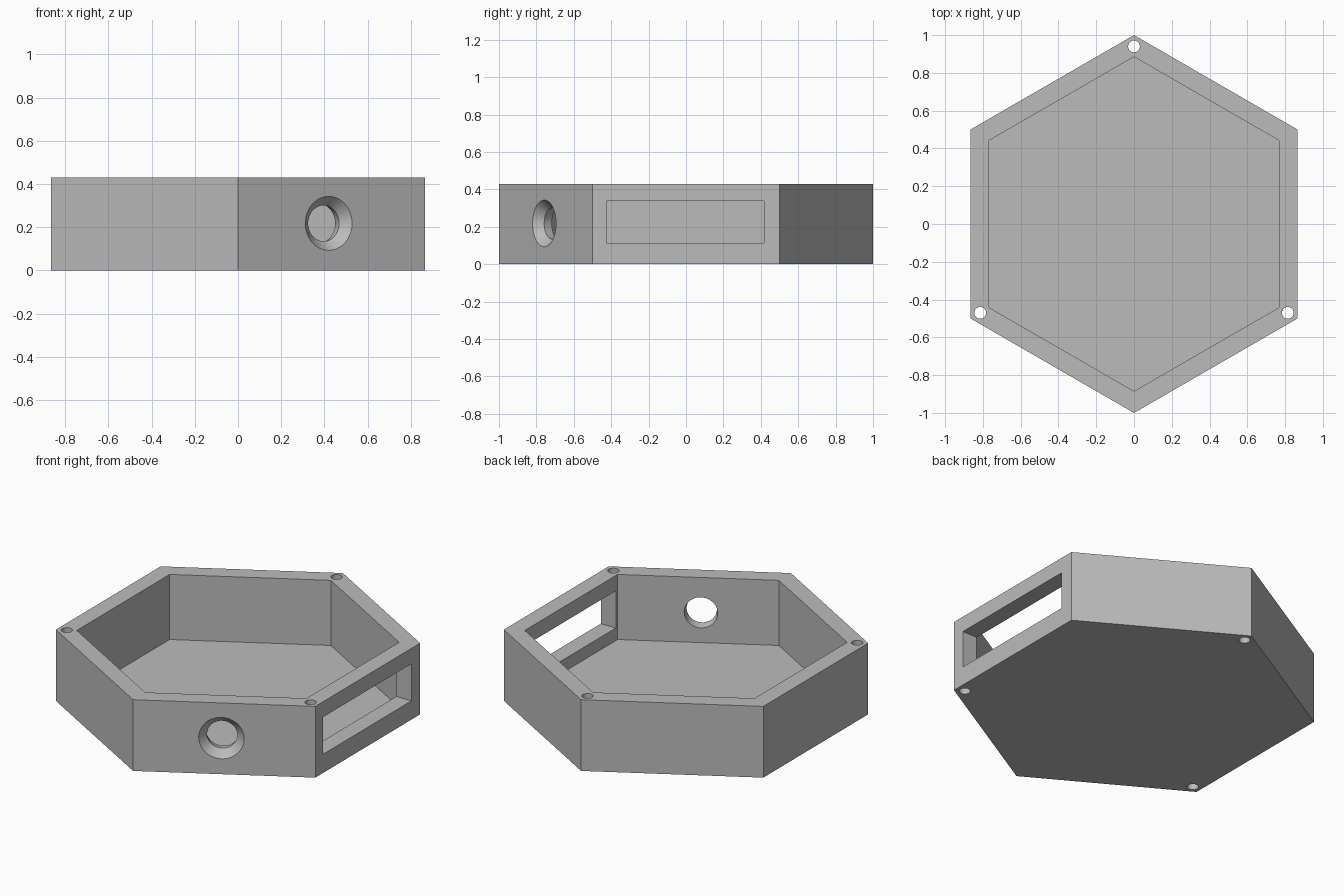
import bpy
import bmesh
from math import radians, cos, sin
from mathutils import Matrix, Vector

if "Cube" in bpy.data.objects:
    bpy.data.objects.remove(bpy.data.objects["Cube"], do_unlink=True)

HEIGHT = 0.43
FLOOR = 0.037
INNER = 0.885
GREY = (0.5, 0.5, 0.5, 1)

grey = bpy.data.materials.new("plain_grey")
grey.use_nodes = True
grey.diffuse_color = GREY
grey.node_tree.nodes["Principled BSDF"].inputs["Base Color"].default_value = GREY


def finish(name, bm):
    mesh = bpy.data.meshes.new(name)
    bmesh.ops.recalc_face_normals(bm, faces=bm.faces)
    bm.to_mesh(mesh)
    bm.free()
    mesh.materials.append(grey)
    obj = bpy.data.objects.new(name, mesh)
    bpy.context.collection.objects.link(obj)
    return obj


def lathe_solid(name, rings, sides, matrix=Matrix(), turn=0):
    """Closed solid through (radius, height) rings along local z."""
    bm = bmesh.new()
    loops = []
    for r, z in rings:
        angles = [radians(turn + 360 * i / sides) for i in range(sides)]
        loops.append([bm.verts.new(matrix @ Vector((r * cos(a), r * sin(a), z)))
                      for a in angles])
    for low, high in zip(loops, loops[1:]):
        for i in range(sides):
            j = (i + 1) % sides
            bm.faces.new((low[i], low[j], high[j], high[i]))
    bm.faces.new(loops[0][::-1])
    bm.faces.new(loops[-1])
    return finish(name, bm)


# Hexagonal tray body
tray = lathe_solid("hexagonal_tray", [(1, 0), (1, HEIGHT)], 6, turn=30)

# Open cavity above the floor
cutters = [lathe_solid("cavity_cutter", [(INNER, FLOOR), (INNER, HEIGHT + 0.1)], 6, turn=30)]

# Screw holes in alternate corners
for k in range(3):
    a = radians(90 + 120 * k)
    place = Matrix.Translation((0.94 * cos(a), 0.94 * sin(a), 0))
    cutters.append(lathe_solid("screw_hole_cutter", [(0.031, -0.1), (0.031, HEIGHT + 0.1)],
                               32, place))

# Rectangular window in the left wall
bm = bmesh.new()
bmesh.ops.create_cube(bm, size=1, matrix=Matrix.Translation((0.83, -0.004, 0.225))
                      @ Matrix.Diagonal((0.3, 0.842, 0.224, 1)))
cutters.append(finish("window_cutter", bm))

# Countersunk round hole: local z runs from outside the wall inward
inward = Vector((-0.5, cos(radians(30)), 0))
place = Matrix.Translation((0.42, -0.7575, 0.218)) @ inward.to_track_quat("Z", "Y").to_matrix().to_4x4()
cutters.append(lathe_solid("round_hole_cutter",
                           [(0.125, -0.05), (0.125, 0), (0.083, 0.047), (0.092, 0.0996), (0.092, 0.15)],
                           64, place))

# Cut all openings, then drop the cutters
bpy.ops.object.select_all(action="DESELECT")
bpy.context.view_layer.objects.active = tray
tray.select_set(True)
for cutter in cutters:
    cutter.hide_render = True
    mod = tray.modifiers.new("opening", "BOOLEAN")
    mod.operation = "DIFFERENCE"
    mod.solver = "EXACT"
    mod.object = cutter
    bpy.ops.object.modifier_apply(modifier=mod.name)
    bpy.data.objects.remove(cutter, do_unlink=True)

# Smooth round bores, crisp edges elsewhere
bpy.ops.object.shade_smooth_by_angle(angle=radians(20))
